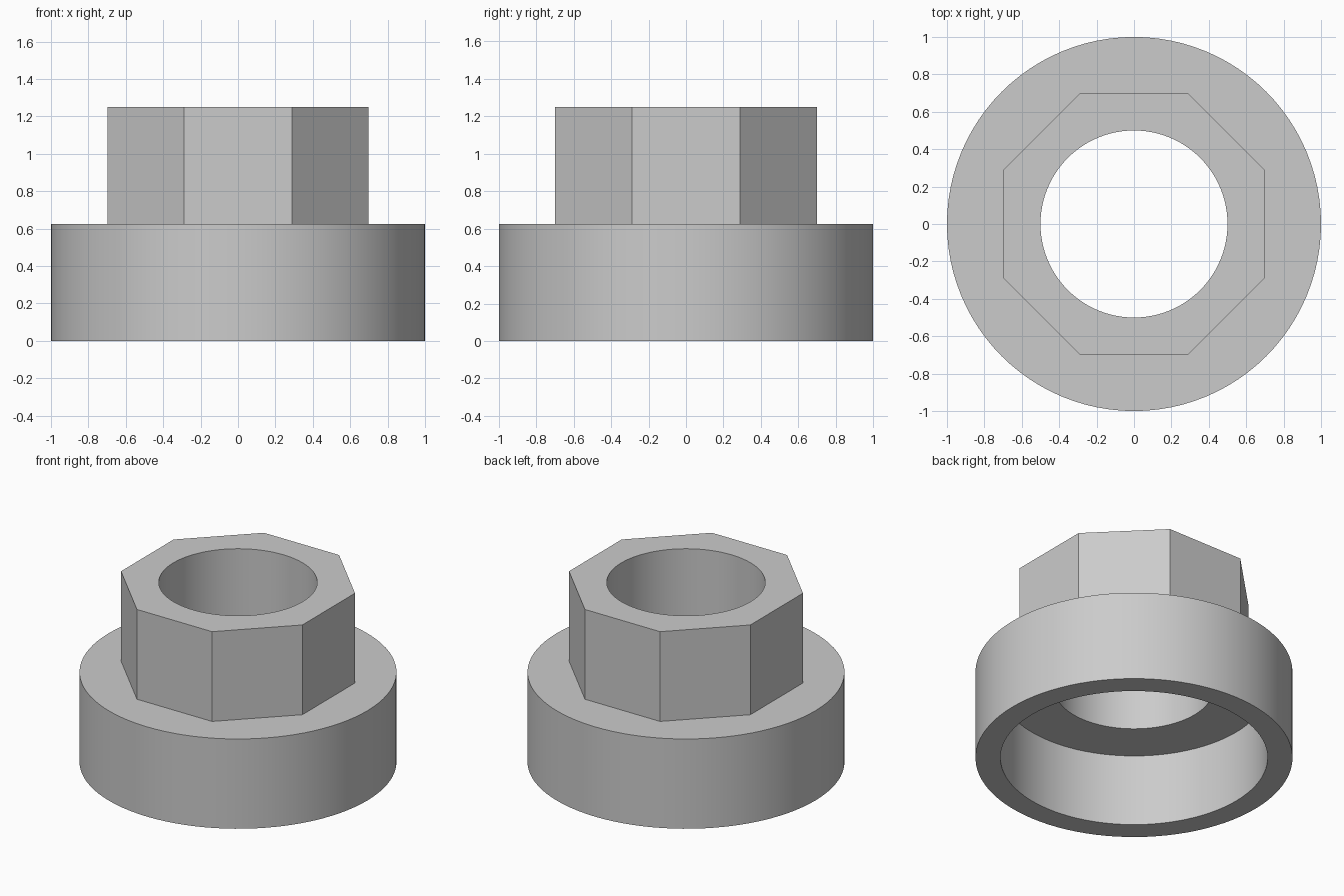
import bpy
import math

SEGMENTS = 96

cube = bpy.data.objects.get("Cube")
if cube:
    bpy.data.objects.remove(cube, do_unlink=True)


def prism(name, radius, bottom, top, sides=SEGMENTS, turn=0.0):
    """Upright prism between two heights."""
    bpy.ops.mesh.primitive_cylinder_add(
        vertices=sides, radius=radius, depth=top - bottom,
        location=(0, 0, (bottom + top) / 2), rotation=(0, 0, turn))
    obj = bpy.context.object
    obj.name = name
    bpy.ops.object.transform_apply(location=True, rotation=True, scale=True)
    return obj


def combine(target, tool, operation):
    """Apply a boolean to the target and discard the tool."""
    tool.hide_render = True
    mod = target.modifiers.new(operation.title(), 'BOOLEAN')
    mod.operation = operation
    mod.solver = 'EXACT'
    mod.object = tool
    bpy.context.view_layer.objects.active = target
    bpy.ops.object.modifier_apply(modifier=mod.name)
    bpy.data.objects.remove(tool, do_unlink=True)


# Round flange with an octagonal collar on top
fitting = prism("flanged_octagon_fitting", 1.0, 0.0, 0.625)
collar = prism("octagon_collar", 0.6985 / math.cos(math.pi / 8), 0.55, 1.25,
               sides=8, turn=math.pi / 8)
combine(fitting, collar, 'UNION')

# Through bore and the wider recess in the underside
combine(fitting, prism("bore_cutter", 0.5, -0.2, 1.5), 'DIFFERENCE')
combine(fitting, prism("recess_cutter", 0.843, -0.2, 0.5), 'DIFFERENCE')

# Plain grey finish
grey = bpy.data.materials.new("light_grey")
grey.use_nodes = True
colour = (0.6, 0.6, 0.6, 1.0)
grey.diffuse_color = colour
grey.node_tree.nodes["Principled BSDF"].inputs["Base Color"].default_value = colour
fitting.data.materials.clear()
fitting.data.materials.append(grey)

# Smooth round walls, crisp edges
bpy.ops.object.select_all(action='DESELECT')
fitting.select_set(True)
bpy.context.view_layer.objects.active = fitting
bpy.ops.object.shade_smooth_by_angle(angle=math.radians(30))
